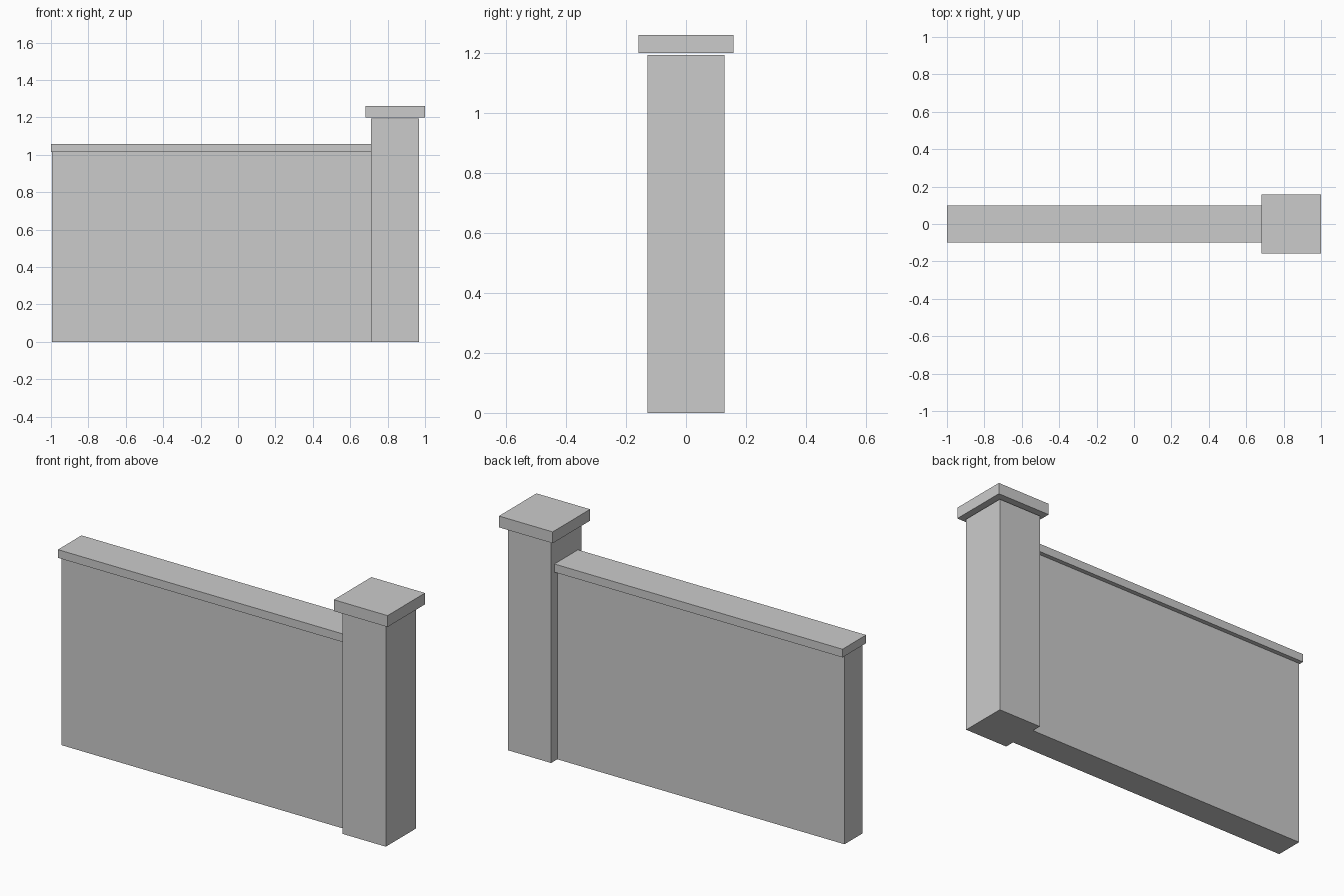
import bpy
import bmesh
from mathutils import Matrix

if "Cube" in bpy.data.objects:
    bpy.data.objects.remove(bpy.data.objects["Cube"])


def box(name, x, y, z):
    """Box from (min, max) ranges on each axis."""
    bm = bmesh.new()
    size = [r[1] - r[0] for r in (x, y, z)]
    centre = [(r[0] + r[1]) / 2 for r in (x, y, z)]
    bmesh.ops.create_cube(bm, size=1, matrix=Matrix.Diagonal((*size, 1)))
    mesh = bpy.data.meshes.new(name)
    bm.to_mesh(mesh)
    bm.free()
    obj = bpy.data.objects.new(name, mesh)
    obj.location = centre
    bpy.context.collection.objects.link(obj)
    return obj


def sym(half):
    return (-half, half)


POST_X, POST_HALF, CAP_HALF = 0.84, 0.1285, 0.159
post_left = POST_X - POST_HALF

# Wall panel and its coping, butting against the post
box("wall", (-0.995, post_left), sym(0.076), (0, 1.014))
box("wall_coping", (-1.0, post_left), sym(0.1), (1.014, 1.058))

# End post with a cap sitting just above it (narrow shadow gap)
box("post", (post_left, POST_X + POST_HALF), sym(POST_HALF), (0, 1.194))
box("post_cap", (POST_X - CAP_HALF, 1.0), sym(CAP_HALF), (1.2, 1.261))
